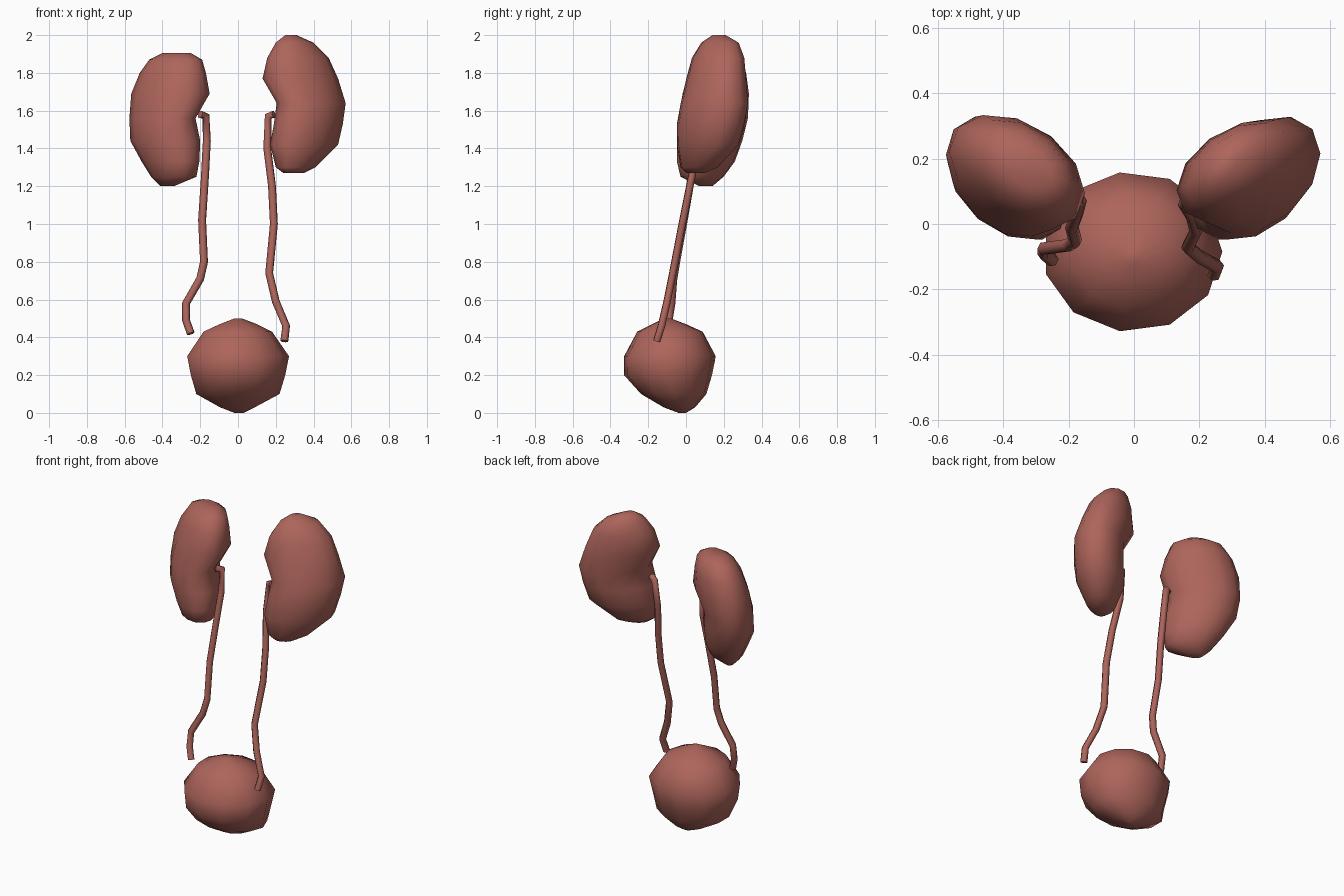
import bpy, bmesh, math

mat = bpy.data.materials.new("tissue")
mat.diffuse_color = (0.42, 0.13, 0.105, 1)


def loft(name, rings, sides, phi):
    """Skin skewed ellipses given as (z, x_min, x_max, y_min, y_max)."""
    bm = bmesh.new()
    loops = []
    for z, x0, x1, y0, y1 in rings:
        loop = []
        for i in range(sides):
            t = 2 * math.pi * i / sides
            x = (x0 + x1) / 2 + (x1 - x0) / 2 * math.cos(t)
            y = (y0 + y1) / 2 + (y1 - y0) / 2 * math.cos(t - phi)
            loop.append(bm.verts.new((x, y, z)))
        loops.append(loop)
    for a, b in zip(loops, loops[1:]):
        for i in range(sides):
            j = (i + 1) % sides
            bm.faces.new((a[i], a[j], b[j], b[i]))
    bm.faces.new(loops[0])
    bm.faces.new(loops[-1])
    bmesh.ops.recalc_face_normals(bm, faces=bm.faces)
    for f in bm.faces:
        f.smooth = True
    mesh = bpy.data.meshes.new(name)
    bm.to_mesh(mesh)
    bm.free()
    mesh.materials.append(mat)
    obj = bpy.data.objects.new(name, mesh)
    bpy.context.collection.objects.link(obj)
    return obj


def tube(name, points, radius):
    """Thin six-sided tube along a polyline."""
    curve = bpy.data.curves.new(name, 'CURVE')
    curve.dimensions = '3D'
    curve.bevel_depth = radius
    curve.bevel_resolution = 1
    curve.use_fill_caps = True
    spline = curve.splines.new('POLY')
    spline.points.add(len(points) - 1)
    for p, co in zip(spline.points, points):
        p.co = (*co, 1)
    spline.use_smooth = True
    curve.materials.append(mat)
    obj = bpy.data.objects.new(name, curve)
    bpy.context.collection.objects.link(obj)
    return obj


# Bladder: squat, slightly forward-leaning ball
loft("bladder", [
    (0.00, -0.02, 0.03, -0.04, 0.00),
    (0.03, -0.10, 0.09, -0.12, 0.05),
    (0.10, -0.23, 0.22, -0.24, 0.11),
    (0.20, -0.26, 0.25, -0.33, 0.14),
    (0.30, -0.28, 0.27, -0.33, 0.16),
    (0.43, -0.19, 0.18, -0.26, 0.09),
    (0.47, -0.10, 0.10, -0.18, 0.00),
    (0.50, -0.02, 0.02, -0.12, -0.08)], 11, math.pi / 2)

# Kidneys: beans with the notch facing inwards, leaning back at the top
loft("kidney_right", [
    (1.27, 0.24, 0.35, 0.00, 0.10),
    (1.30, 0.20, 0.41, -0.03, 0.17),
    (1.42, 0.17, 0.53, -0.05, 0.28),
    (1.53, 0.19, 0.555, -0.05, 0.31),
    (1.64, 0.205, 0.57, -0.03, 0.33),
    (1.77, 0.13, 0.53, 0.00, 0.32),
    (1.88, 0.155, 0.48, 0.03, 0.31),
    (1.96, 0.20, 0.40, 0.08, 0.28),
    (2.00, 0.25, 0.31, 0.14, 0.21)], 12, 1.2)
loft("kidney_left", [
    (1.20, -0.41, -0.34, 0.07, 0.14),
    (1.25, -0.46, -0.22, -0.03, 0.20),
    (1.33, -0.51, -0.205, -0.05, 0.26),
    (1.44, -0.57, -0.20, -0.05, 0.30),
    (1.56, -0.575, -0.225, -0.04, 0.33),
    (1.69, -0.565, -0.15, -0.02, 0.335),
    (1.80, -0.52, -0.17, 0.01, 0.32),
    (1.87, -0.47, -0.19, 0.05, 0.29),
    (1.905, -0.40, -0.25, 0.11, 0.23)], 12, math.pi - 1.2)

# Ureters: winding tubes from each notch down to the bladder
tube("ureter_right", [
    (0.19, 0.07, 1.58), (0.16, 0.085, 1.57), (0.155, 0.06, 1.40),
    (0.18, 0.02, 1.20), (0.19, -0.02, 1.00), (0.165, -0.07, 0.74),
    (0.20, -0.10, 0.59), (0.255, -0.13, 0.46), (0.245, -0.155, 0.38)], 0.021)
tube("ureter_left", [
    (-0.20, 0.06, 1.58), (-0.17, 0.085, 1.57), (-0.165, 0.07, 1.44),
    (-0.175, 0.03, 1.25), (-0.19, -0.01, 1.02), (-0.18, -0.05, 0.80),
    (-0.20, -0.065, 0.71), (-0.275, -0.075, 0.58), (-0.275, -0.09, 0.49),
    (-0.25, -0.11, 0.42)], 0.021)
